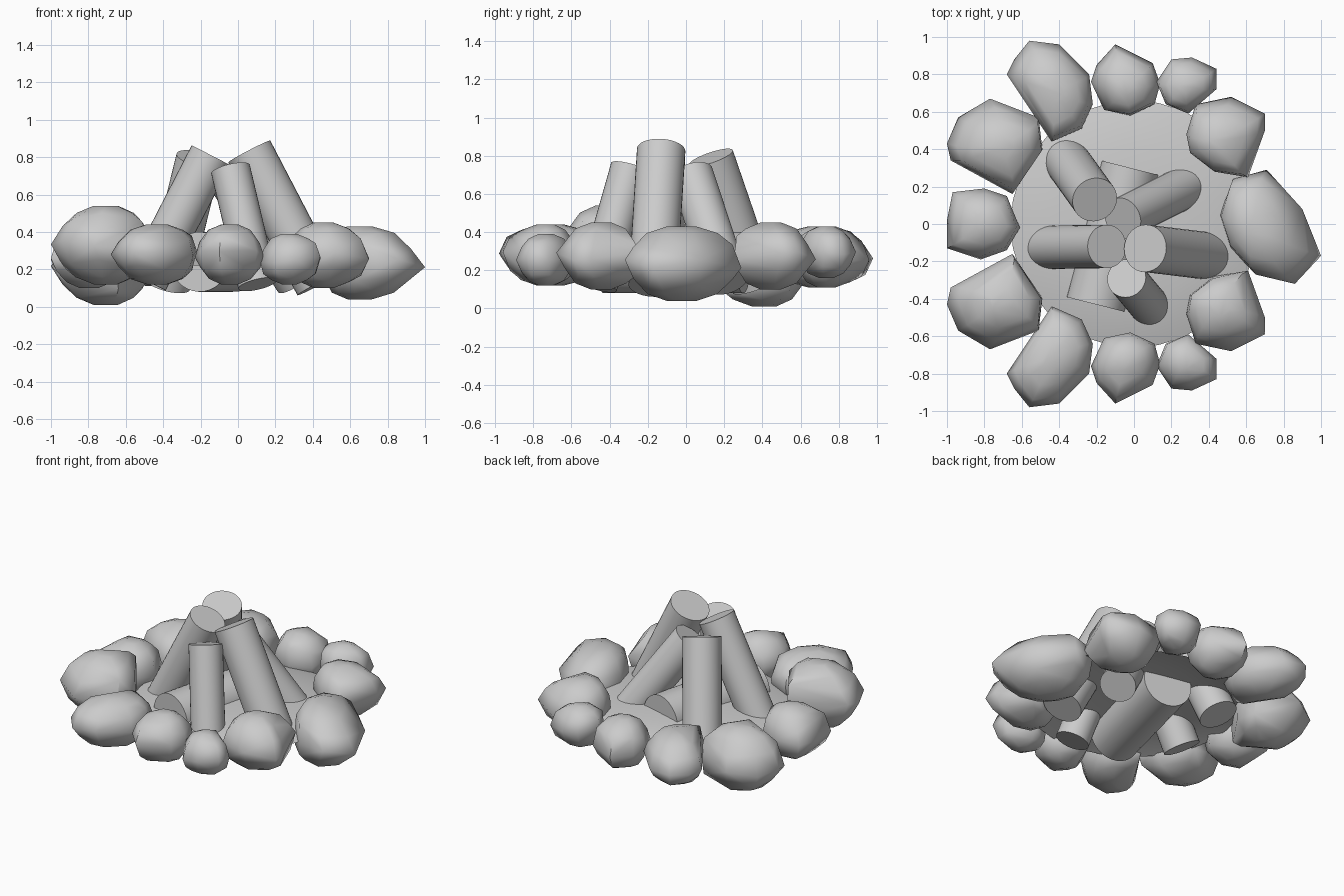
import bpy, bmesh, math, random
from mathutils import Vector

if "Cube" in bpy.data.objects:
    bpy.data.objects.remove(bpy.data.objects["Cube"])

random.seed(7)


def finish(name, bm, angle):
    bmesh.ops.recalc_face_normals(bm, faces=bm.faces)
    me = bpy.data.meshes.new(name)
    bm.to_mesh(me)
    bm.free()
    me.shade_smooth()
    me.set_sharp_from_angle(angle=math.radians(angle))
    ob = bpy.data.objects.new(name, me)
    bpy.context.collection.objects.link(ob)
    return ob


# Rounded boulder: shrinking copies of a plan outline, leaning to the ring centre
def stone_points(outline, z0, z1, lean=.06):
    n = len(outline)
    c = Vector((sum(p[0] for p in outline) / n, sum(p[1] for p in outline) / n))
    mid, half = (z0 + z1) / 2, (z1 - z0) / 2
    inward = -c.normalized() * lean
    pts = []
    for f, s in [(0, 1), (.5, .87), (-.5, .87), (.82, .61), (-.82, .61), (1, .25), (-1, .25)]:
        for p in outline:
            q = c + (Vector(p) - c) * s * (1 if f == 0 else random.uniform(.97, 1.03))
            q += inward * abs(f)
            dz = random.uniform(-.14, .14) if abs(f) < .8 else 0
            pts.append(Vector((q.x, q.y, mid + half * (f + dz))))
    return pts


def stone(name, pts):
    bm = bmesh.new()
    for p in pts:
        bm.verts.new(p)
    bmesh.ops.convex_hull(bm, input=bm.verts)
    loose = [v for v in bm.verts if not v.link_faces]
    bmesh.ops.delete(bm, geom=loose, context='VERTS')
    finish(name, bm, 60)


# Log: capped cylinder between two points
def log(name, a, b, r):
    a, b = Vector(a), Vector(b)
    d = b - a
    bm = bmesh.new()
    bmesh.ops.create_cone(bm, cap_ends=True, segments=32, radius1=r, radius2=r, depth=d.length)
    ob = finish(name, bm, 40)
    ob.location = (a + b) / 2
    ob.rotation_mode = 'QUATERNION'
    ob.rotation_quaternion = Vector((0, 0, 1)).rotation_difference(d)


# Stones of the back half; each repeats at the front turned half way about x
back = [
    ([(-.56, .98), (-.40, .96), (-.24, .80), (-.22, .64), (-.28, .51), (-.44, .44), (-.58, .66), (-.68, .80), (-.64, .88)], .11, .43, .03),
    ([(-.10, .96), (.10, .86), (.14, .75), (.11, .64), (-.02, .58), (-.16, .61), (-.23, .76), (-.20, .85)], .11, .43, .02),
    ([(.20, .88), (.31, .89), (.44, .83), (.44, .72), (.29, .59), (.17, .64), (.12, .76)], .16, .43, .02),
    ([(.33, .64), (.52, .68), (.70, .59), (.70, .50), (.61, .25), (.43, .28), (.30, .38), (.28, .48)], .10, .45, .04),
    ([(-.77, .67), (-.51, .57), (-.49, .40), (-.65, .16), (-.98, .34), (-1, .43), (-.94, .57)], .01, .43, .06),
]
for i, (outline, z0, z1, lean) in enumerate(back):
    pts = stone_points(outline, z0, z1, lean)
    stone(f"stone_back_{i}", pts)
    stone(f"stone_front_{i}", [Vector((p.x, -p.y, .55 - p.z)) for p in pts])

# Side stones
stone("stone_right", stone_points(
    [(.53, .24), (.71, .29), (.90, .08), (1, -.17), (.86, -.32), (.65, -.27), (.52, -.13), (.46, .05)], .04, .43))
stone("stone_left", stone_points(
    [(-.97, .17), (-.80, .19), (-.68, .15), (-.61, -.02), (-.68, -.14), (-.82, -.19), (-1, -.13), (-1, .02)], .10, .44, .02))

# Leaning logs
log("log_back_left", (-.375, .36, .12), (-.21, .13, .79), .122)
log("log_left", (-.49, -.125, .14), (-.145, -.12, .81), .116)
log("log_right", (.43, -.175, .12), (.06, -.13, .83), .127)
log("log_front", (.105, -.465, .12), (-.04, -.29, .735), .106)
log("log_back_right", (.31, .215, .14), (-.06, .03, .70), .114)

# Half buried lying log
log("log_lying", (-.205, -.43, .24), (-.02, .30, .24), .16)

# Ash bed: shallow dome inside the ring
bm = bmesh.new()
rings = []
for r, z in [(.66, .22), (.56, .25), (.4, .275), (.2, .29)]:
    rings.append([bm.verts.new((r * math.cos(t * math.tau / 32), r * math.sin(t * math.tau / 32), z))
                  for t in range(32)])
for lo, hi in zip(rings, rings[1:]):
    for i in range(32):
        j = (i + 1) % 32
        bm.faces.new((lo[i], lo[j], hi[j], hi[i]))
bm.faces.new(rings[-1])
finish("ash_bed", bm, 40)
